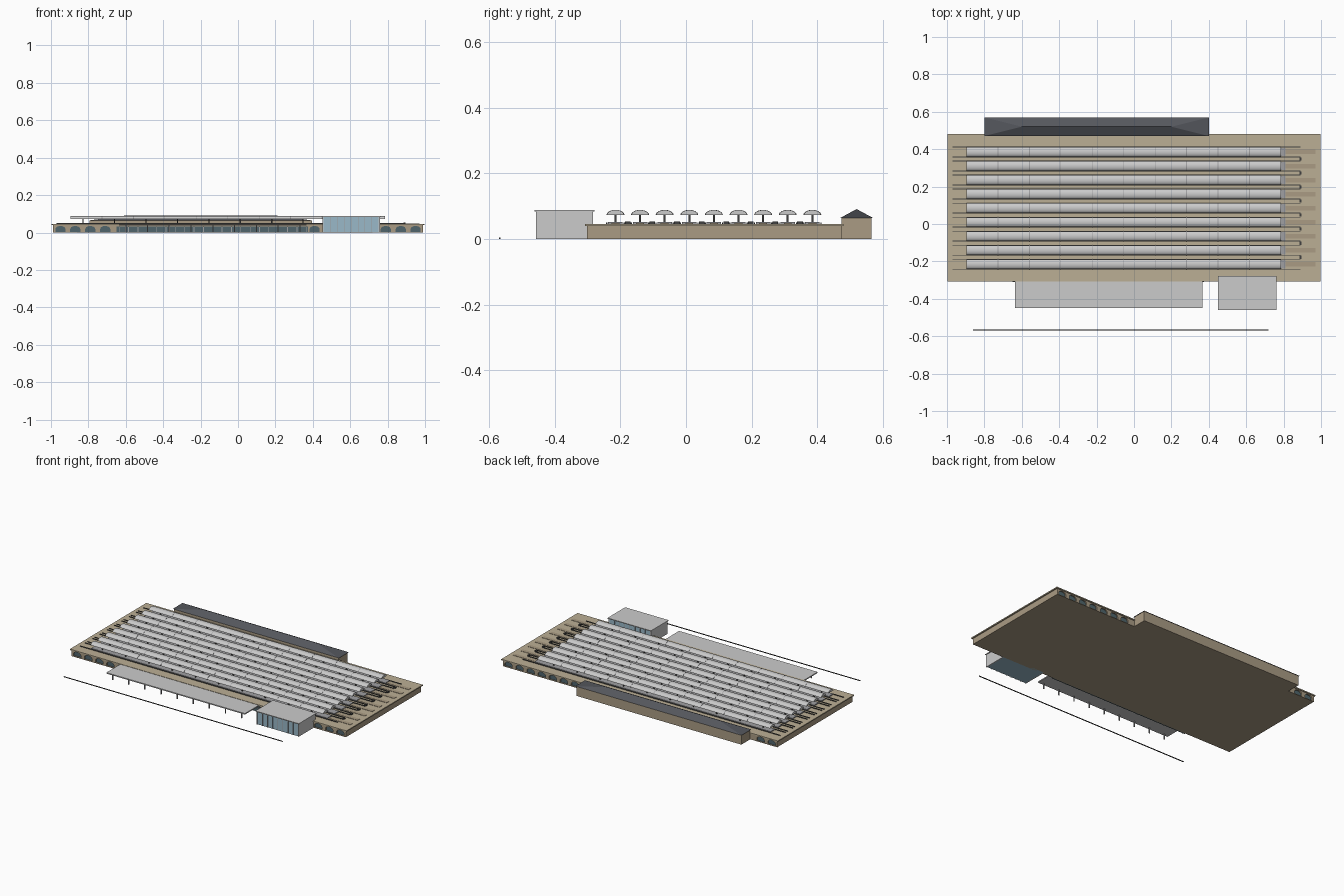
import bpy, bmesh, math
from mathutils import Matrix, Vector

if "Cube" in bpy.data.objects:
    bpy.data.objects.remove(bpy.data.objects["Cube"])


def material(name, r, g, b):
    m = bpy.data.materials.new(name)
    m.diffuse_color = (r, g, b, 1)
    m.use_nodes = True
    m.node_tree.nodes["Principled BSDF"].inputs["Base Color"].default_value = m.diffuse_color
    return m


STONE = material("stone", 0.40, 0.33, 0.23)
ROOF = material("roof_stone", 0.50, 0.43, 0.30)
SLATE = material("slate", 0.09, 0.095, 0.11)
DARK = material("dark_metal", 0.05, 0.05, 0.05)
GLASS = material("dark_glass", 0.08, 0.13, 0.15)
BLUE = material("blue_glass", 0.32, 0.48, 0.58)
STEEL = material("steel", 0.35, 0.35, 0.36)


def finish(name, bm, mat=None):
    bmesh.ops.recalc_face_normals(bm, faces=bm.faces)
    me = bpy.data.meshes.new(name)
    bm.to_mesh(me)
    bm.free()
    ob = bpy.data.objects.new(name, me)
    bpy.context.collection.objects.link(ob)
    if mat:
        me.materials.append(mat)
    return ob


def boxes(name, spans, mat=None):
    """One object from boxes given as (x0, x1, y0, y1, z0, z1)."""
    bm = bmesh.new()
    for x0, x1, y0, y1, z0, z1 in spans:
        m = Matrix.Translation(((x0 + x1) / 2, (y0 + y1) / 2, (z0 + z1) / 2))
        m = m @ Matrix.Diagonal((x1 - x0, y1 - y0, z1 - z0, 1))
        bmesh.ops.create_cube(bm, size=1, matrix=m)
    return finish(name, bm, mat)


def extrude(bm, pts, vec):
    """Add a closed prism from an outline."""
    f = bm.faces.new([bm.verts.new(p) for p in pts])
    r = bmesh.ops.extrude_face_region(bm, geom=[f], use_keep_orig=True)
    bmesh.ops.translate(bm, vec=vec, verts=[v for v in r["geom"] if isinstance(v, bmesh.types.BMVert)])


def arches(name, items, depth, mat=None):
    """Arched prisms at (x, y) running along +y."""
    bm = bmesh.new()
    for x, y in items:
        w, z0, zs = 0.027, 0.004, 0.018
        pts = [(x - w, y, z0), (x + w, y, z0)]
        pts += [(x + w * math.cos(a), y, zs + 0.017 * math.sin(a))
                for a in [math.pi * i / 10 for i in range(11)]]
        extrude(bm, pts, Vector((0, depth, 0)))
    return finish(name, bm, mat)


# main hall with arched recesses front and back
body = boxes("main_hall", [(-0.99, 0.99, -0.302, 0.474, 0, 0.039)], STONE)
front_x = [-0.95, -0.87, -0.79, -0.71, 0.41, 0.79, 0.87, 0.95]
back_x = [-0.95, -0.87, 0.47, 0.55, 0.63, 0.71, 0.79, 0.87, 0.95]
cutter = arches("arch_cutter", [(x, -0.31) for x in front_x] + [(x, 0.462) for x in back_x], 0.02)
cutter.hide_render = True
mod = body.modifiers.new("arches", "BOOLEAN")
mod.operation = "DIFFERENCE"
mod.solver = "EXACT"
mod.object = cutter
bpy.context.view_layer.objects.active = body
bpy.ops.object.modifier_apply(modifier=mod.name)
bpy.data.objects.remove(cutter)
arches("arch_windows", [(x, -0.294) for x in front_x] + [(x, 0.461) for x in back_x], 0.005, GLASS)
boxes("cornice", [(-0.998, 0.998, -0.308, 0.48, 0.039, 0.046)], ROOF)

# rear wing with hipped slate roof
boxes("rear_wing", [(-0.795, 0.395, 0.474, 0.565, 0, 0.064)], STONE)
bm = bmesh.new()
eave = [bm.verts.new(p) for p in [(-0.80, 0.47, 0.064), (0.40, 0.47, 0.064),
                                  (0.40, 0.57, 0.064), (-0.80, 0.57, 0.064)]]
ra, rb = bm.verts.new((-0.60, 0.52, 0.091)), bm.verts.new((0.20, 0.52, 0.091))
for f in [eave, (eave[0], eave[1], rb, ra), (eave[1], eave[2], rb),
          (eave[2], eave[3], ra, rb), (eave[3], eave[0], ra)]:
    bm.faces.new(f)
finish("hipped_roof", bm, SLATE)

# glazed shopfront and its mullions under the canopy
boxes("shopfront_glass", [(-0.65, 0.375, -0.309, -0.30, 0, 0.033)], GLASS)
boxes("shopfront_mullions", [(x - 0.002, x + 0.002, -0.312, -0.308, 0, 0.033)
                             for x in [-0.635 + i * 0.05 for i in range(21)]], STEEL)

# canopy slab on posts
boxes("canopy", [(-0.635, 0.365, -0.45, -0.306, 0.037, 0.044)])
boxes("canopy_posts", [(x - 0.003, x + 0.003, -0.438, -0.432, 0, 0.037)
                       for x in [-0.60 + i * 0.931 / 8 for i in range(9)]], STEEL)

# glass entrance pavilion
boxes("pavilion_glass", [(0.458, 0.752, -0.453, -0.287, 0, 0.083)], BLUE)
boxes("pavilion_side_walls", [(0.452, 0.458, -0.457, -0.283, 0, 0.083),
                              (0.752, 0.758, -0.457, -0.283, 0, 0.083)])
boxes("pavilion_mullions", [(x - 0.0015, x + 0.0015, y - 0.002, y + 0.002, 0, 0.083)
                            for x in [0.458 + i * 0.294 / 8 for i in range(1, 8)]
                            for y in (-0.454, -0.286)], STEEL)
boxes("pavilion_roof", [(0.448, 0.762, -0.461, -0.279, 0.083, 0.088)])

# rows of platforms, posts and vaulted roofs
rows = [-0.215 + i * 0.075 for i in range(9)]
X0, X1 = -0.895, 0.785
step = (X1 - X0) / 10
boxes("platforms", [(X0, 0.81, y - 0.022, y + 0.022, 0.046, 0.052) for y in rows], STEEL)
boxes("rails", [(-0.97, 0.89, y + d - 0.002, y + d + 0.002, 0.046, 0.05)
                for y in rows for d in (-0.0265, 0.0265)], DARK)
boxes("track_beds", [(0.81, 0.97, y - 0.012, y + 0.012, 0.046, 0.048) for y in rows], STONE)
boxes("buffer_stops", [(0.884, 0.896, y + 0.029, y + 0.046, 0.046, 0.053) for y in rows[:-1]], DARK)
boxes("platform_posts", [(x - 0.003, x + 0.003, y - 0.003, y + 0.003, 0.052, 0.075)
                         for y in rows for x in [X0 + step * (i + 0.4) for i in range(10)]], DARK)


def vaults(name, spans, half, rise, base, mat=None):
    bm = bmesh.new()
    for y in rows:
        for a, b in spans:
            pts = [(a, y + half * math.cos(t), base + rise * math.sin(t))
                   for t in [math.pi * i / 12 for i in range(13)]]
            extrude(bm, pts, Vector((b - a, 0, 0)))
    ob = finish(name, bm, mat)
    bpy.ops.object.select_all(action="DESELECT")
    ob.select_set(True)
    bpy.context.view_layer.objects.active = ob
    bpy.ops.object.shade_smooth_by_angle(angle=math.radians(40))


vaults("vaulted_roofs", [(X0, X1)], 0.026, 0.015, 0.073)
vaults("vault_ribs", [(X0 + step * i - 0.002, X0 + step * i + 0.002) for i in range(1, 10)],
       0.0275, 0.016, 0.0725, STEEL)

# low kerb in front
boxes("front_kerb", [(-0.86, 0.72, -0.57, -0.565, 0, 0.004)], DARK)
